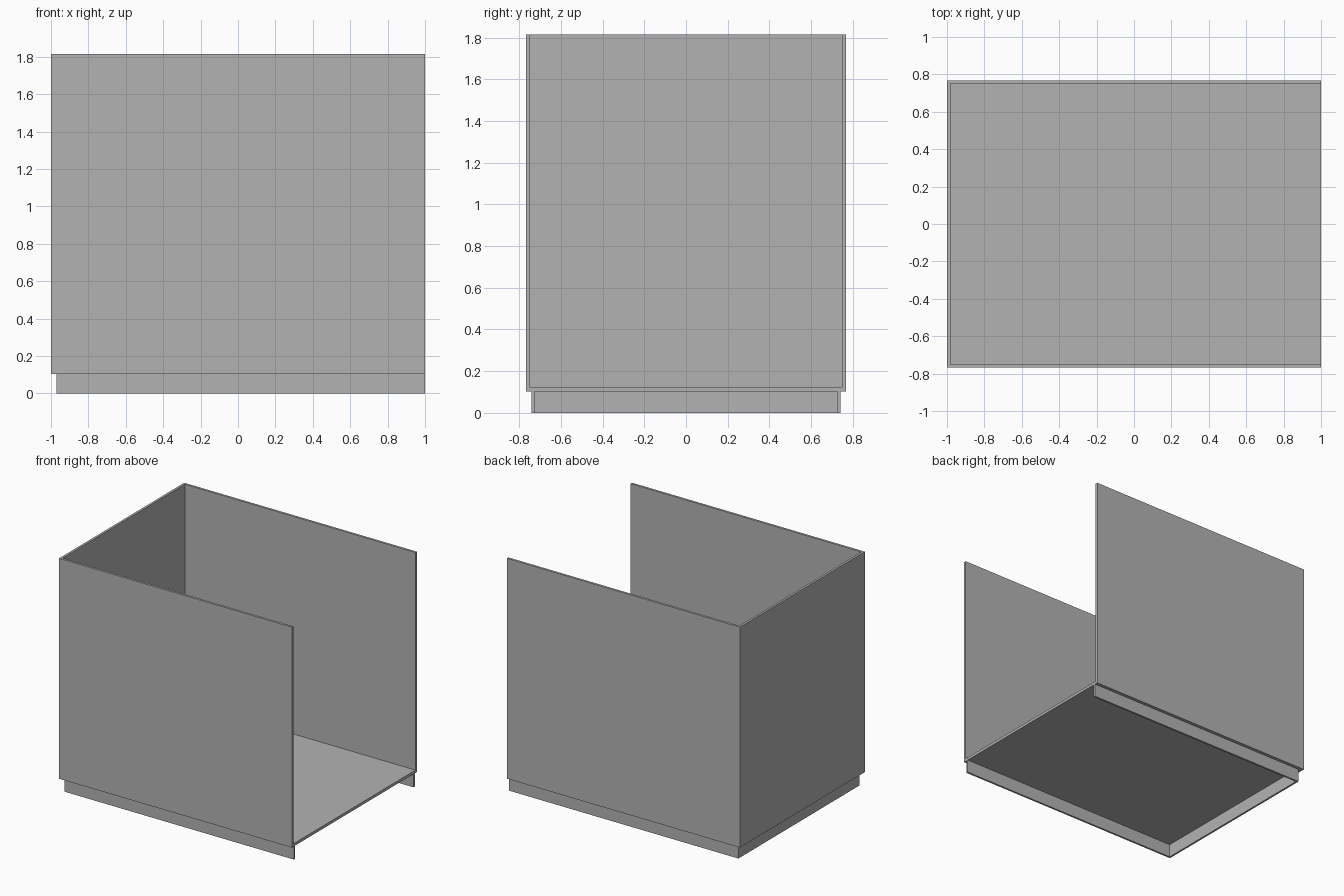
import bpy

cube = bpy.data.objects.get("Cube")
if cube:
    bpy.data.objects.remove(cube, do_unlink=True)

grey = bpy.data.materials.new("plain_grey")
grey.use_nodes = True
colour = (0.45, 0.45, 0.45, 1)
grey.diffuse_color = colour
grey.node_tree.nodes["Principled BSDF"].inputs["Base Color"].default_value = colour


def panel(name, low, high):
    """Flat board spanning two opposite corners."""
    centre = [(a + b) / 2 for a, b in zip(low, high)]
    bpy.ops.mesh.primitive_cube_add(size=1, location=centre)
    board = bpy.context.object
    board.name = name
    board.scale = [b - a for a, b in zip(low, high)]
    bpy.ops.object.transform_apply(location=False, rotation=False, scale=True)
    board.data.materials.append(grey)


W, D, TOP = 1.0, 0.768, 1.815     # half width, half depth, height
BASE, T = 0.103, 0.018            # plinth height, wall thickness
PX, PD, PT = -0.97, 0.742, 0.015  # plinth end, half depth, thickness

# Floor and closed end; the +x end stays open
panel("floor", (-W + T, -D + T, BASE), (W, D - T, BASE + 0.022))
panel("end_wall", (-W, -D + T, BASE), (-W + T, D - T, TOP))

# Long walls and the plinth rails beneath them
for side, s in (("front", -1), ("back", 1)):
    ys = sorted((s * D, s * (D - T)))
    panel(side + "_wall", (-W, ys[0], BASE), (W, ys[1], TOP))
    ys = sorted((s * PD, s * (PD - PT)))
    panel(side + "_plinth", (PX, ys[0], 0), (W, ys[1], BASE))

# Plinth rail under the closed end
panel("end_plinth", (PX, -PD + PT, 0), (PX + PT, PD - PT, BASE))
